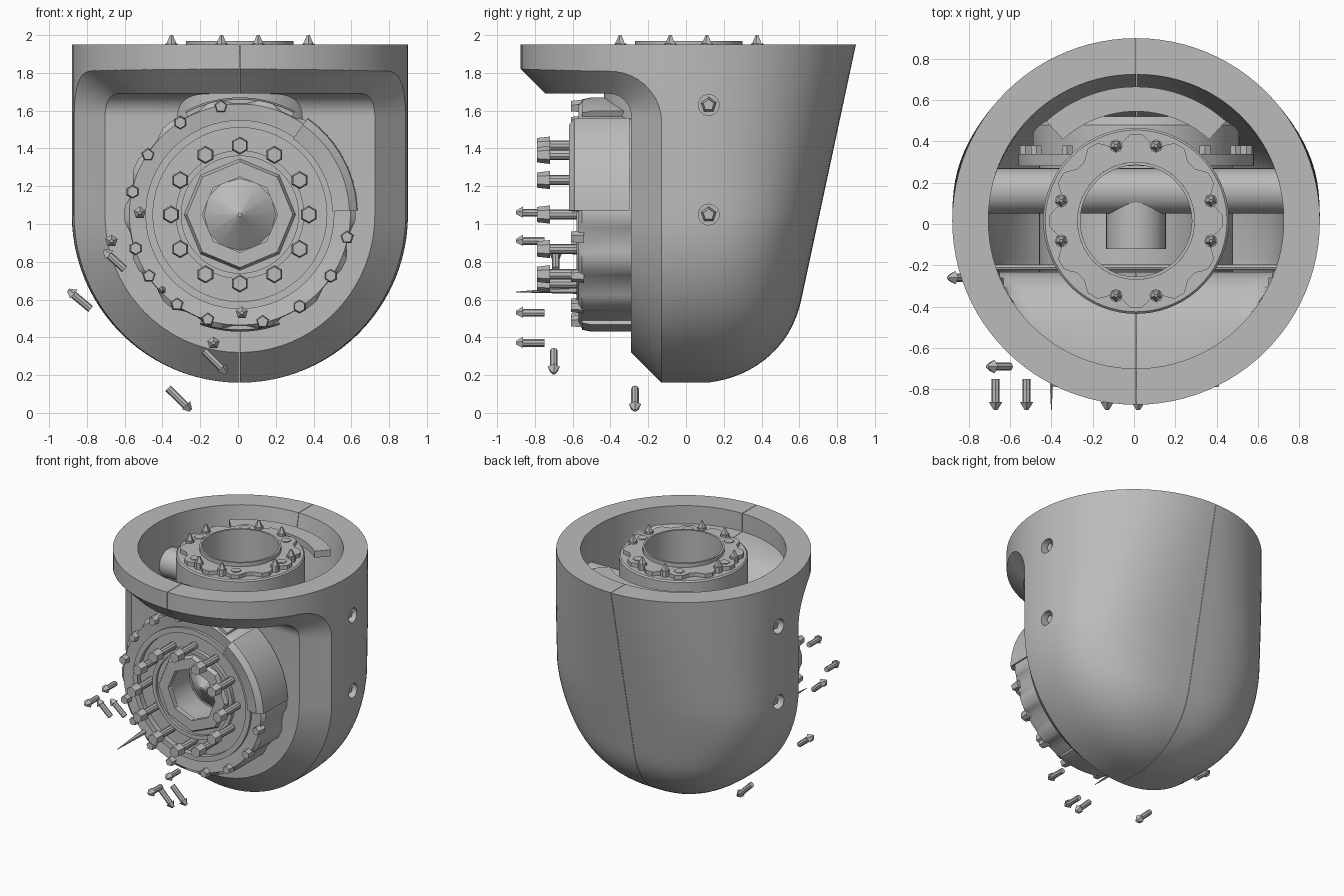
import bpy, bmesh, random
from math import sin, cos, pi, sqrt, radians, copysign
from mathutils import Vector, Matrix

if "Cube" in bpy.data.objects:
    bpy.data.objects.remove(bpy.data.objects["Cube"])
random.seed(4)
CX, CY, HUB, R = 0.01, 0.015, 1.05, 0.89

grey = bpy.data.materials.new("plain_grey")
grey.use_nodes = True
grey.diffuse_color = (0.5, 0.5, 0.5, 1)
grey.node_tree.nodes["Principled BSDF"].inputs["Base Color"].default_value = (0.5, 0.5, 0.5, 1)

# Axis frames: lathe height becomes forward (front) or up (top)
FRONT = Matrix.Translation((CX, 0, HUB)) @ Matrix.Rotation(pi / 2, 4, 'X')
TOP = Matrix.Translation((CX, CY, 0))


def finish(bm, name, smooth=True):
    bmesh.ops.remove_doubles(bm, verts=bm.verts, dist=1e-5)
    bmesh.ops.recalc_face_normals(bm, faces=bm.faces)
    me = bpy.data.meshes.new(name)
    bm.to_mesh(me)
    bm.free()
    ob = bpy.data.objects.new(name, me)
    bpy.context.collection.objects.link(ob)
    me.materials.append(grey)
    if smooth:
        shade(ob)
    return ob


def shade(ob):
    bpy.ops.object.select_all(action='DESELECT')
    ob.select_set(True)
    bpy.context.view_layer.objects.active = ob
    bpy.ops.object.shade_smooth_by_angle(angle=radians(30))


def skin(bm, rows, wrap):
    """Join rows of points with quads."""
    grid = [[bm.verts.new(p) for p in row] for row in rows]
    for a, b in zip(grid, grid[1:]):
        n = len(a)
        for i in range(n if wrap else n - 1):
            j = (i + 1) % n
            bm.faces.new((a[i], a[j], b[j], b[i]))
    return grid


def rod(bm, a, b, r1, r2=None, n=16):
    a, b = Vector(a), Vector(b)
    m = Matrix.Translation((a + b) / 2) @ (b - a).to_track_quat('Z', 'Y').to_matrix().to_4x4()
    bmesh.ops.create_cone(bm, cap_ends=True, segments=n, radius1=r1,
                          radius2=r1 if r2 is None else r2, depth=(b - a).length, matrix=m)


def screw(bm, head, tail, r=0.02):
    head, tail = Vector(head), Vector(tail)
    neck = head + (tail - head).normalized() * 1.9 * r
    rod(bm, neck, tail, r, n=8)
    rod(bm, head, neck, r * 0.5, r * 1.7, n=5)


def box(bm, lo, hi):
    lo, hi = Vector(lo), Vector(hi)
    size = hi - lo
    bmesh.ops.create_cube(bm, size=1, matrix=Matrix.Translation((lo + hi) / 2) @ Matrix.Diagonal((*size, 1)))


def lathe(name, profile, frame, n=72, span=None, lobes=0, amp=0, beyond=9):
    """Spin a closed profile of (radius, height); span gives a partial arc."""
    bm = bmesh.new()
    a0, a1 = span or (0, 360)
    rows = []
    for i in range(n + 1):
        a = radians(a0 + (a1 - a0) * i / n)
        wave = amp * max(-0.5, min(0.5, cos(lobes * a))) * 2
        rows.append([frame @ Vector(((r + wave * (r > beyond)) * cos(a),
                                     (r + wave * (r > beyond)) * sin(a), h)) for r, h in profile])
    grid = skin(bm, rows, True)
    if span:
        bm.faces.new(grid[0])
        bm.faces.new(grid[-1])
    return finish(bm, name)


def cut(target, cutter):
    mod = target.modifiers.new("cut", 'BOOLEAN')
    mod.operation, mod.solver, mod.object = 'DIFFERENCE', 'EXACT', cutter
    bpy.ops.object.select_all(action='DESELECT')
    bpy.context.view_layer.objects.active = target
    target.select_set(True)
    bpy.ops.object.modifier_apply(modifier=mod.name)
    bpy.data.objects.remove(cutter)


# Shell: a round top flowing to a U-shaped bottom with a tapered, squarer back
def back(z):
    u = max(0, (0.62 - z) / 0.465)
    return (0.585 + 0.214 * (z - 0.55)) * max(0.001, 1 - u ** 2.5) ** 0.45


def u_width(z, r):
    return sqrt(max(1e-5, r * r - max(0, HUB - z) ** 2))


def loft(name, heights, inset=0, front_limit=lambda z: -2, n=96):
    bm, rows = bmesh.new(), []
    for z in heights:
        w, row = u_width(z, R - inset), []
        power = 2 / (2 + 0.55 * max(0, min(1, (1.95 - z) / 0.9)))
        for i in range(n):
            c, s = cos(2 * pi * i / n), sin(2 * pi * i / n)
            if s > 0:
                x, y = copysign(abs(c) ** power, c), (back(z) - inset) * s ** power
            else:
                x, y = c, (R - inset) * s
            row.append((CX + w * x, max(CY + y, front_limit(z)), z))
        rows.append(row)
    grid = skin(bm, rows, True)
    bm.faces.new(grid[0])
    bm.faces.new(grid[-1])
    return finish(bm, name, False)


curve = [HUB - 0.8895 * cos(pi / 2 * i / 24) for i in range(25)]
shell = loft("outer_shell", curve + [HUB + 0.9 * k / 8 for k in range(1, 9)])


def inner_front(z):
    return -2 if z > 1.805 else -0.23 - 0.2 * max(0, (z - 1.55) / 0.25) ** 2.5


cavity = loft("cavity_cutter", [0.4, 0.45, 0.52, 0.6, 0.75, 0.9, HUB, 1.3, 1.5, 1.6, 1.67,
                                1.72, 1.77, 1.8, 1.81, 2.1], 0.175, inner_front)


# Front opening: L-shaped recess with a chamfer running round its border
def border(f):
    y0, z1, rc = -0.13 - 0.16 * f, 1.82 - 0.13 * f, 0.28 - 0.16 * f
    rz, ry, width = R - 0.16 * f, R - 0.13 * f, 0.906 - 0.126 * f
    path = [(y0, HUB - rz * cos(pi / 2 * i / 20)) for i in range(21)]
    path += [(y0 - rc * (1 - cos(pi / 2 * i / 10)), z1 - rc * (1 - sin(pi / 2 * i / 10))) for i in range(11)]
    ys, ye = y0 - rc, CY - ry
    path += [(ys + (ye - ys) * sin(pi / 2 * i / 14), z1) for i in range(1, 15)]
    out = []
    for y, z in path:
        k = max(0, 1 - ((y - CY) / ry) ** 2) * max(0, 1 - (max(0, HUB - z) / rz) ** 2)
        out.append((width * sqrt(k) if k > 1e-6 else 0, y, z))
    return out


bm = bmesh.new()
apex = (CX, -4, -2)
skin(bm, [[apex, (CX - wo, yo, zo), (CX - wi, yi, zi), (CX + wi, yi, zi), (CX + wo, yo, zo), apex]
          for (wi, yi, zi), (wo, yo, zo) in zip(border(1), border(-0.8))], False)
bmesh.ops.remove_doubles(bm, verts=bm.verts, dist=1e-5)
bmesh.ops.dissolve_degenerate(bm, edges=bm.edges, dist=1e-5)
opening = finish(bm, "opening_cutter", False)

bm = bmesh.new()
for s in (-1, 1):
    for z in (HUB, 1.63):
        rod(bm, (CX + s * 0.8, 0.12, z), (CX + s * 1.1, 0.12, z), 0.055, n=24)
holes = finish(bm, "bolt_hole_cutter", False)
bm = bmesh.new()
box(bm, (CX - 0.0015, -1.2, -0.1), (CX + 0.0015, 1.2, 2.2))
seam = finish(bm, "seam_cutter", False)
for c in (cavity, opening, holes, seam):
    cut(shell, c)
shade(shell)

bm = bmesh.new()
for s in (-1, 1):
    for z in (HUB, 1.63):
        rod(bm, (CX + s * 0.79, 0.12, z), (CX + s * 0.86, 0.12, z), 0.045, 0.03, n=5)
finish(bm, "side_bolts")

# Front actuator
lathe("front_housing", [(0.2, 0.28), (0.2, 0.55), (0.31, 0.55), (0.31, 0.57), (0.34, 0.57), (0.34, 0.54),
                        (0.46, 0.54), (0.46, 0.58), (0.5, 0.58), (0.5, 0.56), (0.585, 0.57), (0.6, 0.55),
                        (0.6, 0.28)],
      FRONT, 112, lobes=14, amp=0.012, beyond=0.59)
lathe("hub_collar", [(0.2, 0.54), (0.2, 0.58), (0.28, 0.58), (0.3, 0.54)], FRONT, 8)
lathe("cover_arc", [(0.49, 0.56), (0.49, 0.6), (0.58, 0.62), (0.62, 0.59), (0.625, 0.3), (0.58, 0.3)],
      FRONT, 20, span=(2, 55))
for name, arc in (("top_foot", (62, 118)), ("bottom_foot", (250, 290))):
    lathe(name, [(0.55, 0.28), (0.55, 0.55), (0.61, 0.55), (0.62, 0.5), (0.62, 0.28)], FRONT, 16, span=arc)
lathe("rear_housing", [(0.01, -0.52), (0.46, -0.52), (0.5, -0.48), (0.5, -0.34), (0.57, -0.34), (0.57, -0.28),
                       (0.47, -0.28), (0.47, 0.32), (0.01, 0.32)], FRONT)
bm = bmesh.new()
rod(bm, (CX, -0.32, HUB), (CX, -0.46, HUB), 0.19, 0.01, n=12)
finish(bm, "hub_cone")

bm = bmesh.new()
for k in range(12):
    a = pi * k / 6
    x, z = CX + 0.365 * cos(a), HUB + 0.365 * sin(a)
    rod(bm, (x, -0.53, z), (x, -0.73, z), 0.027, n=10)
    rod(bm, (x, -0.72, z), (x, -0.79, z), 0.048, 0.04, n=6)
finish(bm, "inner_screws")
bm = bmesh.new()
for deg in (100, 123, 147, 168, 198, 214, 235, 253, 282, 303, 326, 348):
    a = radians(deg)
    x, z = CX + 0.58 * cos(a), HUB + 0.58 * sin(a)
    rod(bm, (x, -0.54, z), (x, -0.61, z), 0.038, 0.03, n=random.choice((5, 6)))
finish(bm, "rim_screws")
bm = bmesh.new()
for k in range(14):
    a = 2 * pi * k / 14
    x, z = CX + 0.535 * cos(a), HUB + 0.535 * sin(a)
    rod(bm, (x, 0.33, z), (x, 0.38, z), 0.03, n=6)
finish(bm, "rear_screws")

# Top actuator
lathe("top_housing", [(0.27, 1.5), (0.27, 1.97), (0.285, 1.97), (0.285, 1.91), (0.44, 1.91),
                      (0.45, 1.9), (0.45, 1.5)], TOP)
lathe("top_flange", [(0.285, 1.9), (0.285, 1.94), (0.4, 1.94), (0.4, 1.9)], TOP, 96,
      lobes=12, amp=0.02, beyond=0.3)
lathe("arc_plate", [(0.53, 1.82), (0.53, 1.87), (0.65, 1.87), (0.65, 1.82)], TOP, 24, span=(48, 132))
bm = bmesh.new()
for quarter in range(4):
    for off in (-15, 15):
        a = radians(90 * quarter + off)
        p = Vector((CX + 0.375 * cos(a), CY + 0.375 * sin(a), 0))
        rod(bm, p + Vector((0, 0, 1.9)), p + Vector((0, 0, 1.955)), 0.032, n=8)
        rod(bm, p + Vector((0, 0, 1.955)), p + Vector((0, 0, 2)), 0.028, 0.008, n=5)
for deg in (0, 60, 120, 180, 240, 300):
    p = Vector((CX + 0.35 * cos(radians(deg)), CY + 0.35 * sin(radians(deg)), 1.9))
    rod(bm, p, p + Vector((0, 0, 0.046)), 0.036, n=6)
finish(bm, "top_screws")

# Inner frame
bm = bmesh.new()
rod(bm, (-0.74, 0.16, 1.6), (0.76, 0.16, 1.6), 0.11, n=32)
rod(bm, (-0.68, -0.21, 1.6), (0.7, -0.21, 1.6), 0.015, n=8)
finish(bm, "cross_tubes")
bm = bmesh.new()
rod(bm, (CX, -0.12, 1.55), (CX, 0.16, 1.55), 0.145, n=32)
finish(bm, "inner_barrel")

# Loose screws around the front
loose = [((-0.67, -0.9, 0.91), (-0.67, -0.75, 0.91)), ((-0.52, -0.9, 1.06), (-0.52, -0.75, 1.06)),
         ((-0.13, -0.9, 0.37), (-0.13, -0.75, 0.37)), ((0.02, -0.9, 0.53), (0.02, -0.75, 0.53)),
         ((-0.9, -0.26, 0.65), (-0.78, -0.26, 0.55)), ((-0.25, -0.27, 0.012), (-0.37, -0.27, 0.13)),
         ((-0.06, -0.7, 0.21), (-0.18, -0.7, 0.33)), ((-0.71, -0.69, 0.86), (-0.6, -0.69, 0.76))]
bm = bmesh.new()
for head, tail in loose:
    screw(bm, head, tail)
rod(bm, (-0.4, -0.57, 0.65), (-0.4, -0.9, 0.64), 0.02, 0.002, n=6)
finish(bm, "loose_screws")
